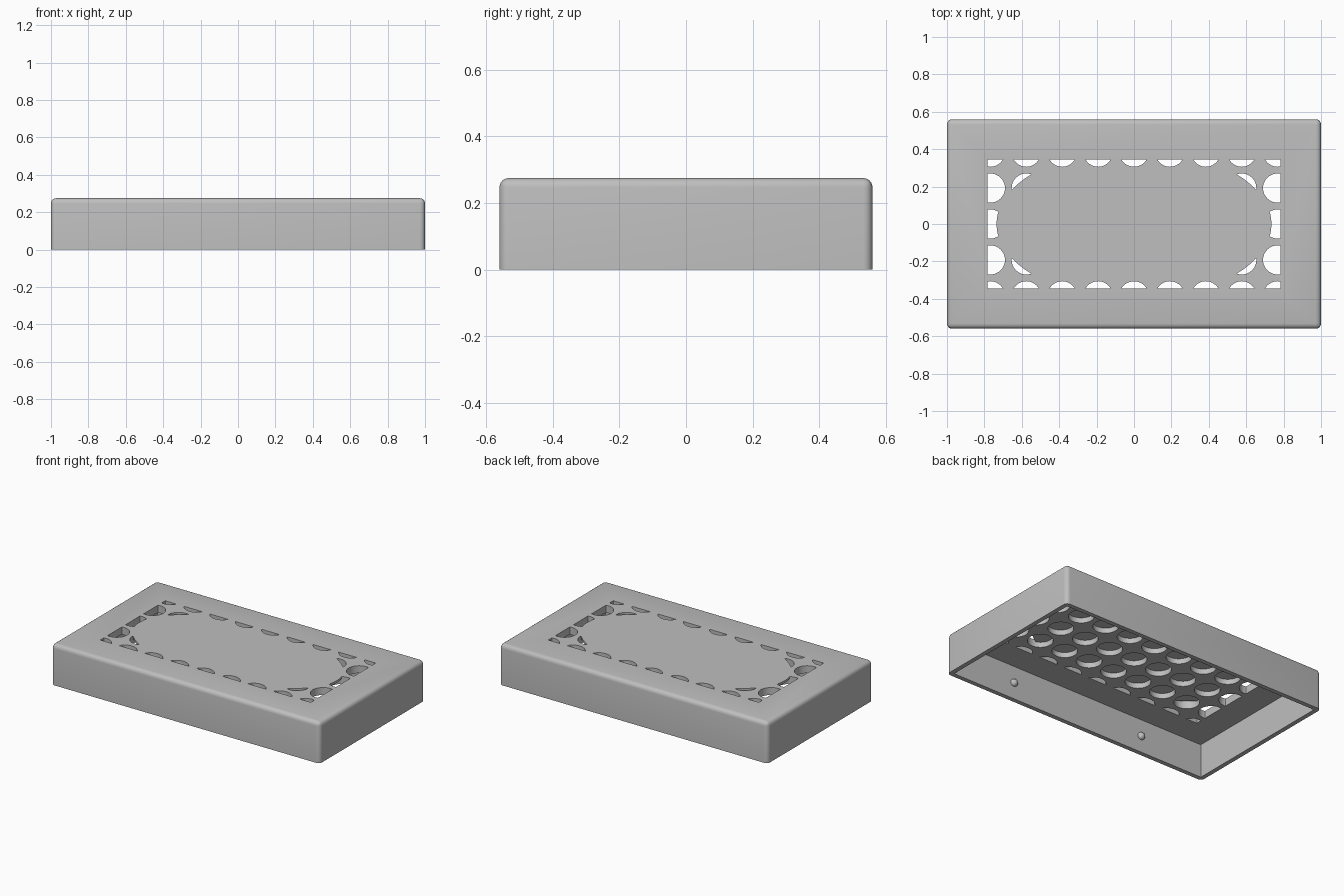
import bpy
import bmesh
import math

cube = bpy.data.objects.get("Cube")
if cube:
    bpy.data.objects.remove(cube, do_unlink=True)

LENGTH, DEPTH, HEIGHT = 2.0, 1.12, 0.275
WALL, CEILING, ROUND = 0.03, 0.225, 0.028
PITCH, HOLE_R = 0.192, 0.078
SKIN_Z = 0.26

grey = bpy.data.materials.new("mid grey")
grey.use_nodes = True
colour = (0.52, 0.52, 0.52, 1)
grey.diffuse_color = colour
grey.node_tree.nodes["Principled BSDF"].inputs["Base Color"].default_value = colour


def make_object(name, bm):
    bmesh.ops.recalc_face_normals(bm, faces=bm.faces[:])
    mesh = bpy.data.meshes.new(name)
    bm.to_mesh(mesh)
    bm.free()
    mesh.materials.append(grey)
    obj = bpy.data.objects.new(name, mesh)
    bpy.context.collection.objects.link(obj)
    return obj


def prism(bm, outline, z0, z1):
    base = bm.faces.new([bm.verts.new((x, y, z0)) for x, y in outline])
    side = bmesh.ops.extrude_face_region(bm, geom=[base])["geom"]
    for v in side:
        if isinstance(v, bmesh.types.BMVert):
            v.co.z = z1


def rectangle(hx, hy):
    return [(-hx, -hy), (hx, -hy), (hx, hy), (-hx, hy)]


def ellipse(cx, cy, rx, ry, count):
    angles = [2 * math.pi * i / count for i in range(count)]
    return [(cx + rx * math.cos(a), cy + ry * math.sin(a)) for a in angles]


def prism_object(name, outline, z0, z1):
    bm = bmesh.new()
    prism(bm, outline, z0, z1)
    return make_object(name, bm)


def select_only(obj):
    bpy.ops.object.select_all(action="DESELECT")
    obj.select_set(True)
    bpy.context.view_layer.objects.active = obj


def boolean(obj, tool, operation):
    select_only(obj)
    mod = obj.modifiers.new("cut", "BOOLEAN")
    mod.object, mod.operation, mod.solver = tool, operation, "EXACT"
    bpy.ops.object.modifier_apply(modifier=mod.name)
    bpy.data.objects.remove(tool, do_unlink=True)


# Outer shell with rounded top and corner edges
bm = bmesh.new()
prism(bm, rectangle(LENGTH / 2, DEPTH / 2), 0, HEIGHT)
edges = [e for e in bm.edges if max(v.co.z for v in e.verts) > 0.1]
bmesh.ops.bevel(bm, geom=edges, offset=ROUND, segments=6, profile=0.5, affect="EDGES")
cover = make_object("cover", bm)

# Hollow underside
cavity = prism_object("cavity_cutter", rectangle(LENGTH / 2 - WALL, DEPTH / 2 - WALL), -0.1, CEILING)
boolean(cover, cavity, "DIFFERENCE")

# Grid of round vents, trimmed to a rectangle
bm = bmesh.new()
for col in range(-4, 5):
    for row in range(-2, 3):
        prism(bm, ellipse(col * PITCH, row * PITCH, HOLE_R, HOLE_R, 40), 0.18, 0.32)
vents = make_object("vent_cutter", bm)
boolean(vents, prism_object("vent_limit", rectangle(0.784, 0.346), 0.1, 0.4), "INTERSECT")

# Thin flat-sided oval skin that closes the central vents at the top
oval = [(x, max(-0.29, min(0.29, y))) for x, y in ellipse(0, 0, 0.735, 0.4, 96)]
boolean(vents, prism_object("oval_skin_cutter", oval, SKIN_Z, 0.4), "DIFFERENCE")
boolean(cover, vents, "DIFFERENCE")
select_only(cover)
bpy.ops.object.shade_smooth_by_angle(angle=math.radians(35))

# Snap bumps on the inner long walls
for side, side_name in ((-1, "front"), (1, "back")):
    for x, end_name in ((-0.5, "right"), (0.5, "left")):
        bpy.ops.mesh.primitive_uv_sphere_add(
            segments=24, ring_count=12, radius=0.025,
            location=(x, side * (DEPTH / 2 - WALL), 0.11))
        bump = bpy.context.object
        bump.name = f"{side_name}_{end_name}_snap_bump"
        bump.data.materials.append(grey)
        bpy.ops.object.shade_smooth()
